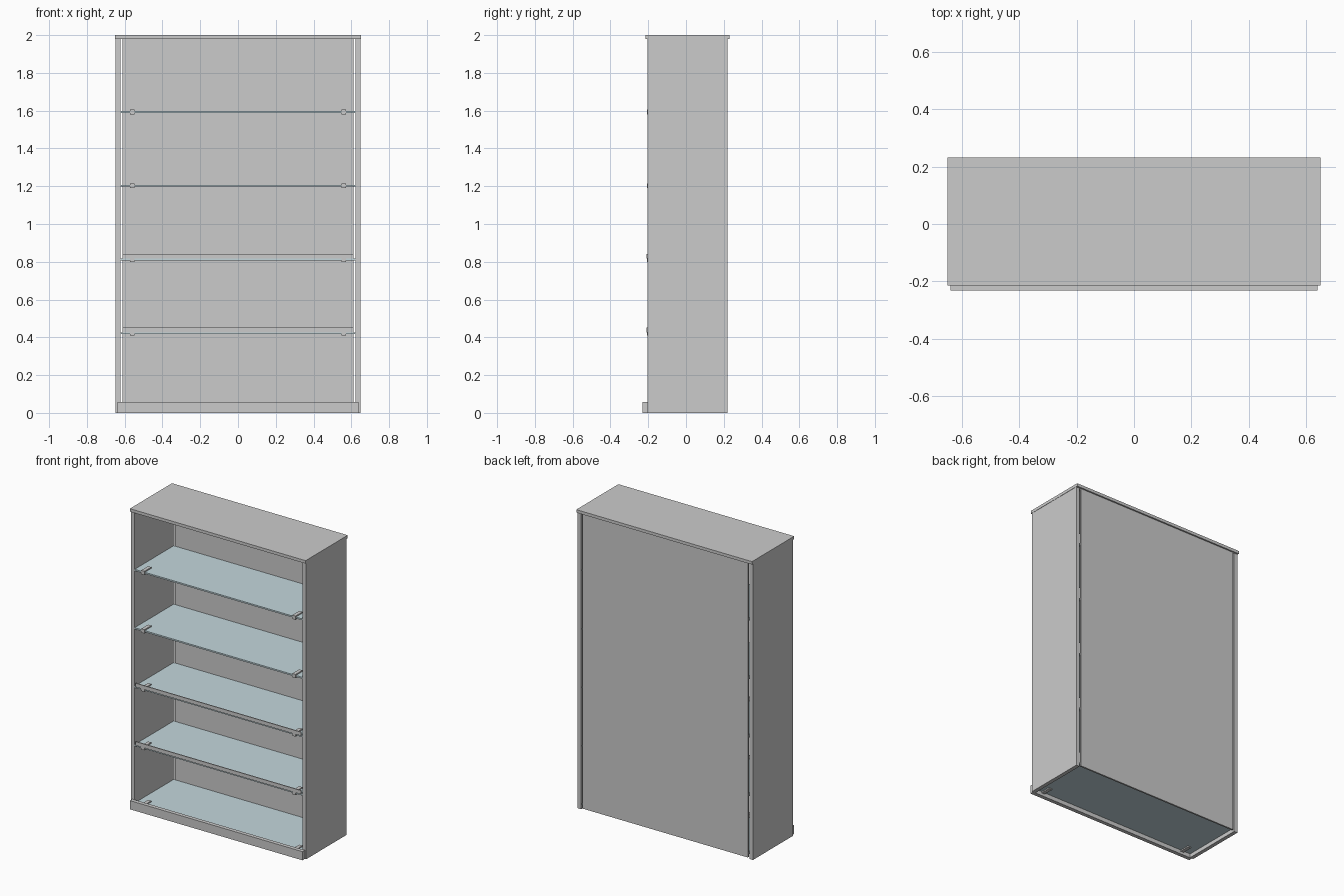
import bpy, bmesh

if "Cube" in bpy.data.objects:
    bpy.data.objects.remove(bpy.data.objects["Cube"])

glass = bpy.data.materials.new("pale_glass")
glass.diffuse_color = (0.55, 0.68, 0.72, 1)
glass.use_nodes = True
glass.node_tree.nodes["Principled BSDF"].inputs["Base Color"].default_value = glass.diffuse_color


def box(name, x, y, z, mat=None):
    """Box from (min, max) ranges along each axis."""
    bm = bmesh.new()
    bmesh.ops.create_cube(bm, size=1)
    for v in bm.verts:
        for i, (a, b) in enumerate((x, y, z)):
            v.co[i] = b if v.co[i] > 0 else a
    mesh = bpy.data.meshes.new(name)
    bm.to_mesh(mesh)
    bm.free()
    obj = bpy.data.objects.new(name, mesh)
    bpy.context.collection.objects.link(obj)
    if mat:
        mesh.materials.append(mat)
    return obj


def pair(name, x, y, z):
    """Mirrored boxes on both sides of the cabinet."""
    for side, xr in (("left", (-x[1], -x[0])), ("right", x)):
        box(f"{name}_{side}", xr, y, z)


# Carcass: sides, top, back set in with a narrow gap, and plinth
pair("side_panel", (0.622, 0.648), (-0.205, 0.219), (0, 1.98))
box("top_panel", (-0.65, 0.65), (-0.214, 0.231), (1.98, 2.0))
box("back_panel", (-0.612, 0.612), (0.210, 0.221), (0.008, 1.98))
box("plinth", (-0.638, 0.638), (-0.231, -0.205), (0, 0.058))

# Glass shelves, each held by two U-shaped clips
for i in range(5):
    z = 0.031 + 0.3905 * i
    box(f"glass_shelf_{i}", (-0.622, 0.622), (-0.203, 0.209), (z - 0.005, z + 0.005), glass)
    x = (0.547, 0.571)
    pair(f"clip_top_{i}", x, (-0.205, -0.135), (z + 0.0052, z + 0.013))
    pair(f"clip_bottom_{i}", x, (-0.205, -0.135), (z - 0.013, z - 0.0052))
    pair(f"clip_front_{i}", x, (-0.207, -0.203), (z - 0.013, z + 0.013))
    # Front rails on the two lower open shelves
    if i in (1, 2):
        box(f"front_rail_{i}", (-0.612, 0.612), (-0.21, -0.2035), (z + 0.005, z + 0.03))
